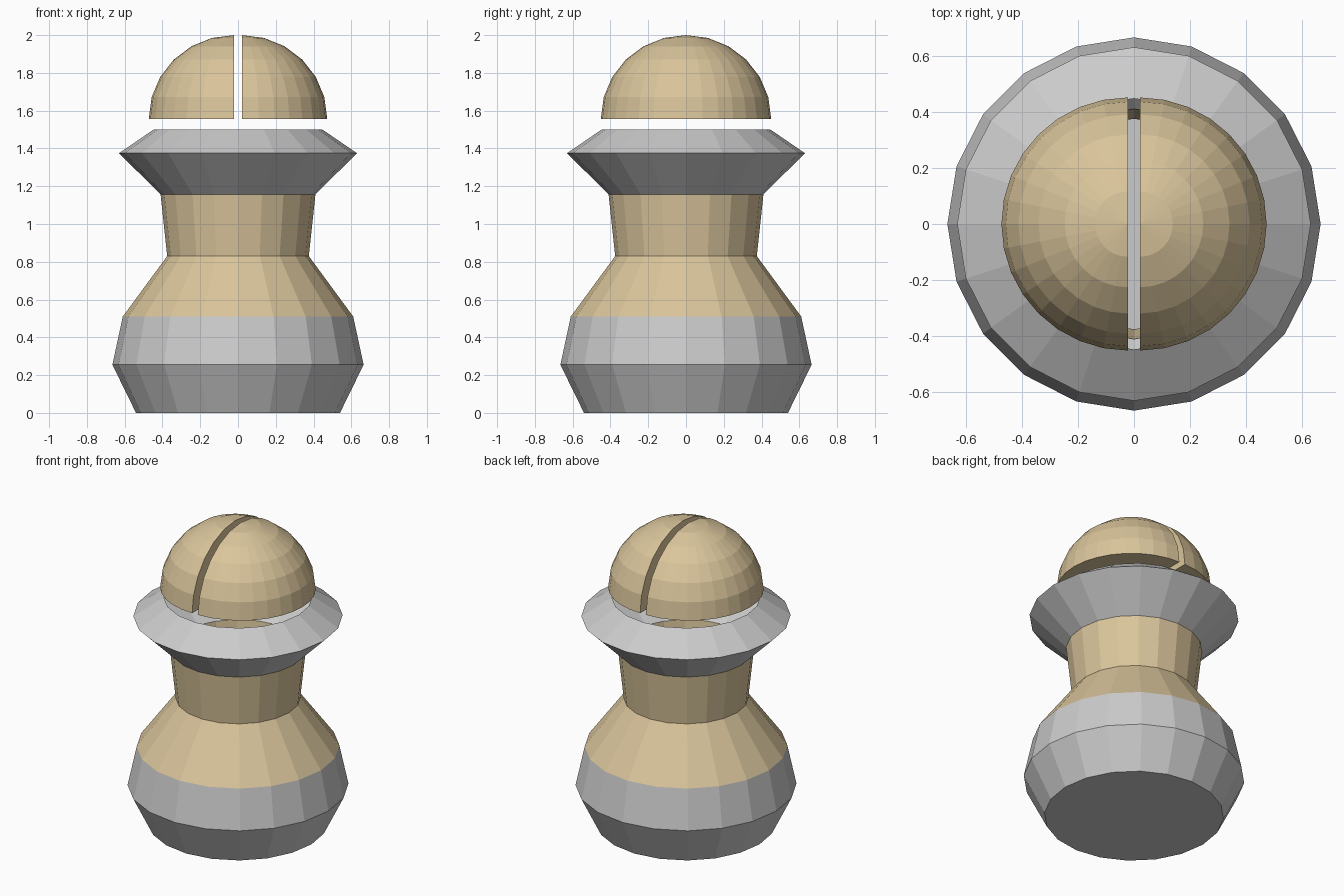
import bpy, bmesh, math

if "Cube" in bpy.data.objects:
    bpy.data.objects.remove(bpy.data.objects["Cube"])

SIDES = 20

tan = bpy.data.materials.new("tan")
tan.diffuse_color = (0.70, 0.56, 0.33, 1)
tan.use_nodes = True
tan.node_tree.nodes["Principled BSDF"].inputs["Base Color"].default_value = tan.diffuse_color


def add_object(name, bm, material=None):
    bmesh.ops.recalc_face_normals(bm, faces=bm.faces)
    mesh = bpy.data.meshes.new(name)
    bm.to_mesh(mesh)
    bm.free()
    if material:
        mesh.materials.append(material)
    obj = bpy.data.objects.new(name, mesh)
    bpy.context.collection.objects.link(obj)
    return obj


def lathe(name, profile, material=None, floor=False):
    """Open faceted shell from (radius, z) points, optionally closed at the bottom."""
    bm = bmesh.new()
    rings = []
    for r, z in profile:
        angles = [math.tau * i / SIDES for i in range(SIDES)]
        rings.append([bm.verts.new((r * math.cos(a), r * math.sin(a), z)) for a in angles])
    for low, high in zip(rings, rings[1:]):
        for i in range(SIDES):
            j = (i + 1) % SIDES
            bm.faces.new((low[i], low[j], high[j], high[i]))
    if floor:
        bm.faces.new(rings[0][::-1])
    obj = add_object(name, bm, material)
    # Open shells: make sure the faces look outward
    face = obj.data.polygons[0]
    if face.normal.x * face.center.x + face.normal.y * face.center.y < 0:
        obj.data.flip_normals()
    return obj


def cut_and_cap(bm, normal):
    """Keep the side of the origin plane that the normal points to and cap it."""
    bmesh.ops.bisect_plane(bm, geom=bm.verts[:] + bm.edges[:] + bm.faces[:], dist=1e-4,
                           plane_co=(0, 0, 0), plane_no=normal, clear_inner=True)
    rim = [e for e in bm.edges if e.is_boundary]
    bmesh.ops.holes_fill(bm, edges=rim, sides=0)


def dome_half(name, side):
    bm = bmesh.new()
    bmesh.ops.create_uvsphere(bm, u_segments=32, v_segments=12, radius=0.451)
    cut_and_cap(bm, (0, 0, 1))
    cut_and_cap(bm, (side, 0, 0))
    bmesh.ops.scale(bm, vec=(1, 1, 0.443 / 0.451), verts=bm.verts)
    bmesh.ops.translate(bm, vec=(side * 0.0215, 0, 1.557), verts=bm.verts)
    return add_object(name, bm, tan)


# Hollow body: base, neck and flared collar, open at the top
lathe("base", [(0.54, 0), (0.665, 0.255), (0.61, 0.51)], floor=True)
lathe("neck", [(0.61, 0.51), (0.375, 0.83), (0.41, 1.157)], tan)
lathe("collar", [(0.41, 1.157), (0.63, 1.375), (0.447, 1.5)])

# Floating cap split into two solid halves
dome_half("cap_left", -1)
dome_half("cap_right", 1)
